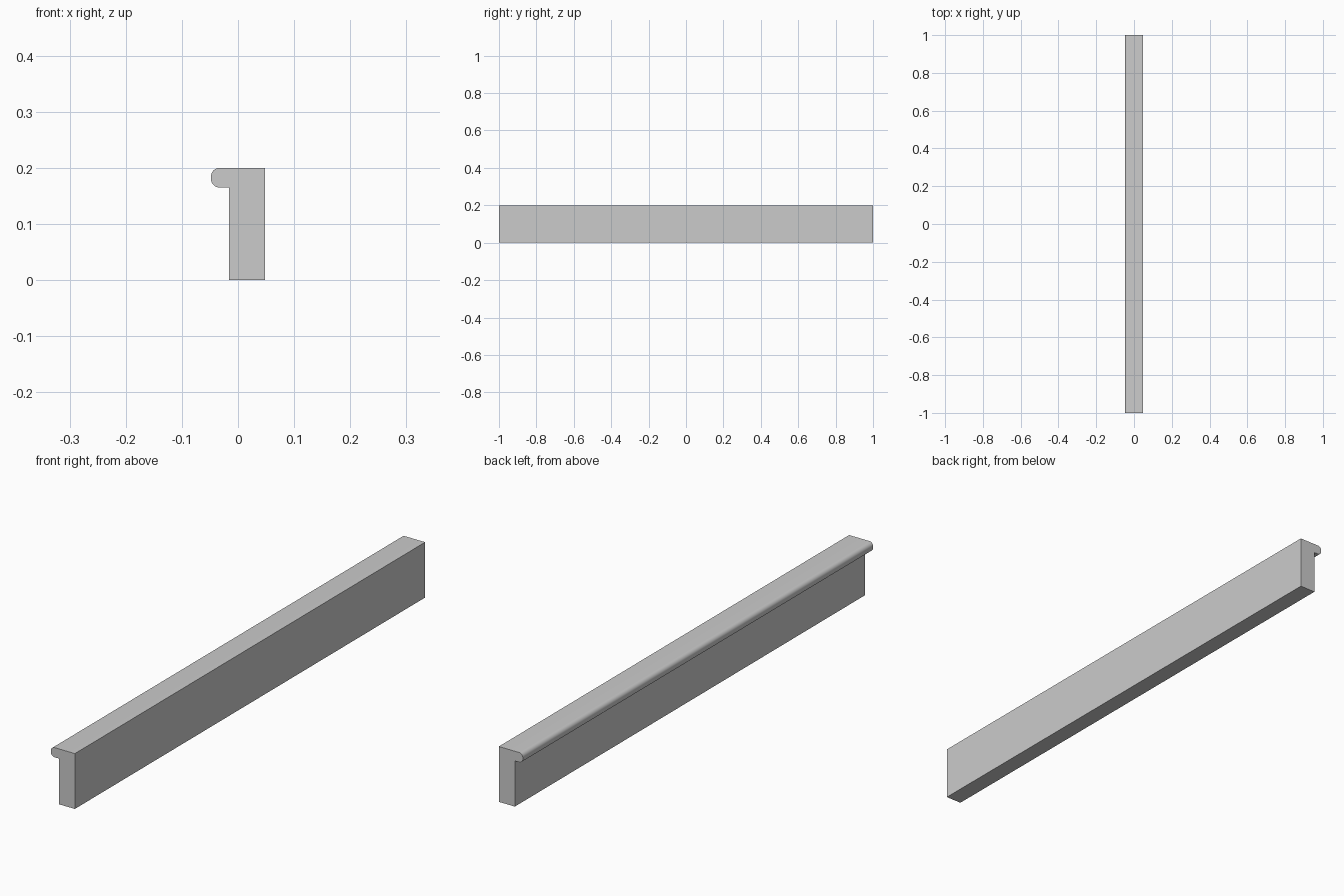
import bpy, bmesh, math

if "Cube" in bpy.data.objects:
    bpy.data.objects.remove(bpy.data.objects["Cube"])

LENGTH = 2.0
RIGHT, STEM, LEFT = 0.048, -0.016, -0.048   # x positions of the cross-section
TOP, LIP = 0.2, 0.165                       # z of the top and the underside of the lip
R, STEPS = 0.015, 8                         # rounding of the lip


def arc(cx, cz, start, end):
    """Points along a rounded lip corner, angles in degrees."""
    angles = [math.radians(start + (end - start) * i / STEPS) for i in range(STEPS + 1)]
    return [(cx + R * math.cos(a), cz + R * math.sin(a)) for a in angles]


# Cross-section: upright board with a rounded lip overhanging to the left
profile = [(STEM, 0), (RIGHT, 0), (RIGHT, TOP)]
profile += arc(LEFT + R, TOP - R, 90, 180)
profile += arc(LEFT + R, LIP + R, 180, 270)
profile += [(STEM, LIP)]

# Extrude the cross-section along y
bm = bmesh.new()
face = bm.faces.new([bm.verts.new((x, -LENGTH / 2, z)) for x, z in profile])
geom = bmesh.ops.extrude_face_region(bm, geom=[face], use_keep_orig=True)["geom"]
bmesh.ops.translate(bm, vec=(0, LENGTH, 0),
                    verts=[g for g in geom if isinstance(g, bmesh.types.BMVert)])
bmesh.ops.recalc_face_normals(bm, faces=bm.faces[:])

mesh = bpy.data.meshes.new("lipped_board")
bm.to_mesh(mesh)
bm.free()
board = bpy.data.objects.new("lipped_board", mesh)
bpy.context.collection.objects.link(board)

# Smooth lip, sharp board edges
bpy.context.view_layer.objects.active = board
board.select_set(True)
bpy.ops.object.shade_smooth_by_angle(angle=math.radians(30))
